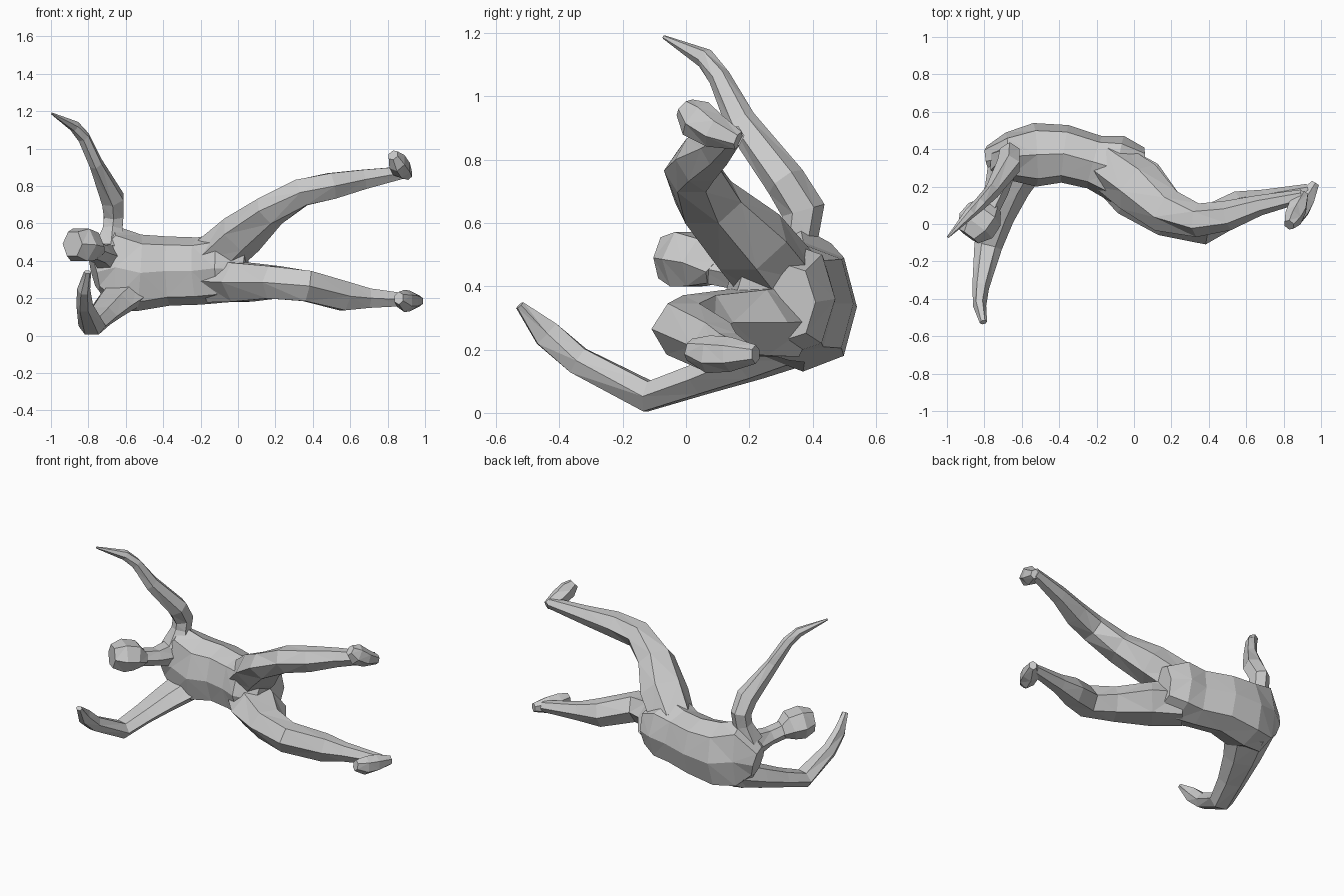
import bpy, bmesh
from math import cos, sin, tau
from mathutils import Vector

X, Z = (1, 0, 0), (0, 0, 1)


def loft(name, rings, hint, sides=6, power=1.0):
    """Skin a closed faceted tube; ring = (x, y, z, half_a, half_b), b leans to hint."""
    bm = bmesh.new()
    pts = [Vector(r[:3]) for r in rings]
    hint = Vector(hint)
    loops = []
    for i, r in enumerate(rings):
        t = (pts[min(i + 1, len(pts) - 1)] - pts[max(i - 1, 0)]).normalized()
        u = t.cross(hint).normalized()
        v = u.cross(t)
        loop = []
        for k in range(sides):
            c, s = cos(tau * k / sides), sin(tau * k / sides)
            c = (1 if c > 0 else -1) * abs(c) ** power if abs(c) > 1e-6 else 0
            s = (1 if s > 0 else -1) * abs(s) ** power if abs(s) > 1e-6 else 0
            loop.append(bm.verts.new(pts[i] + u * c * r[3] + v * s * r[4]))
        loops.append(loop)
    for p, q in zip(loops, loops[1:]):
        for k in range(sides):
            j = (k + 1) % sides
            bm.faces.new((p[k], p[j], q[j], q[k]))
    bm.faces.new(loops[0])
    bm.faces.new(loops[-1])
    bmesh.ops.recalc_face_normals(bm, faces=bm.faces[:])
    bmesh.ops.triangulate(bm, faces=bm.faces[:])
    me = bpy.data.meshes.new(name)
    bm.to_mesh(me)
    bm.free()
    ob = bpy.data.objects.new(name, me)
    bpy.context.collection.objects.link(ob)
    return ob


# Arched trunk, shoulders to pelvis
body = loft("body", [
    (-0.77, .34, .34, .08, .10), (-0.67, .36, .365, .13, .225),
    (-0.53, .37, .335, .17, .205), (-0.37, .375, .345, .155, .185),
    (-0.21, .33, .345, .145, .18), (-0.09, .295, .36, .18, .185),
    (0.04, .28, .35, .13, .13)], Z, 8, 0.8)

# Head bent forward on a short neck
neck = loft("neck", [
    (-0.70, .32, .42, .08, .09), (-0.735, .18, .435, .065, .055),
    (-0.79, .06, .46, .06, .055)], Z)
head = loft("head", [
    (-0.765, .10, .445, .065, .045), (-0.80, .05, .475, .105, .09),
    (-0.845, -.01, .485, .11, .10), (-0.885, -.065, .49, .065, .075)], Z)

# Raised arm, bent at the elbow, tapering to the fingertips
raised_arm = loft("raised_arm", [
    (-0.68, .33, .46, .09, .10), (-0.67, .36, .57, .06, .06),
    (-0.665, .37, .64, .07, .06), (-0.67, .315, .73, .065, .068),
    (-0.76, .172, .92, .05, .038), (-0.825, .105, 1.06, .035, .035),
    (-0.875, .06, 1.12, .032, .03), (-0.995, -.07, 1.187, .006, .006)], X)

# Lowered arm reaching forward, hand curled up
lowered_arm = loft("lowered_arm", [
    (-0.59, .37, .235, .15, .085), (-0.67, .20, .165, .115, .07),
    (-0.73, .04, .105, .09, .055), (-0.78, -.12, .052, .075, .055),
    (-0.82, -.34, .165, .045, .05), (-0.825, -.44, .25, .035, .05),
    (-0.805, -.525, .34, .02, .015)], Z)

# Upper leg of the pair, lifted, with flexed foot
raised_leg = loft("raised_leg", [
    (-0.13, .31, .41, .14, .13), (0.02, .20, .54, .15, .12),
    (0.17, .07, .665, .12, .09), (0.34, .02, .765, .09, .085),
    (0.50, .045, .80, .08, .08), (0.67, .10, .835, .055, .06),
    (0.90, .15, .875, .035, .035)], Z)
raised_foot = loft("raised_foot", [
    (0.91, .165, .86, .03, .025), (0.875, .09, .89, .055, .055),
    (0.85, .03, .93, .065, .05), (0.83, -.005, .965, .035, .03)], X)

# Lower leg of the pair, nearly level
level_leg = loft("level_leg", [
    (-0.12, .30, .29, .14, .13), (0.02, .19, .285, .17, .12),
    (0.19, .045, .285, .12, .10), (0.37, -.01, .265, .10, .095),
    (0.57, .095, .21, .085, .088), (0.70, .13, .20, .055, .06),
    (0.93, .18, .19, .035, .035)], Z)
level_foot = loft("level_foot", [
    (0.97, .22, .185, .03, .025), (0.92, .14, .185, .055, .055),
    (0.89, .07, .185, .06, .05), (0.86, .01, .20, .035, .03)], X)

# Weld the parts into one continuous skin
parts = [neck, head, raised_arm, lowered_arm,
         raised_leg, raised_foot, level_leg, level_foot]
for part in parts:
    mod = body.modifiers.new(part.name, 'BOOLEAN')
    mod.operation, mod.solver, mod.object = 'UNION', 'EXACT', part
    mod.use_self = True
deps = bpy.context.evaluated_depsgraph_get()
skin = bpy.data.meshes.new_from_object(body.evaluated_get(deps))
body.modifiers.clear()
body.data = skin
for part in parts:
    bpy.data.objects.remove(part)
